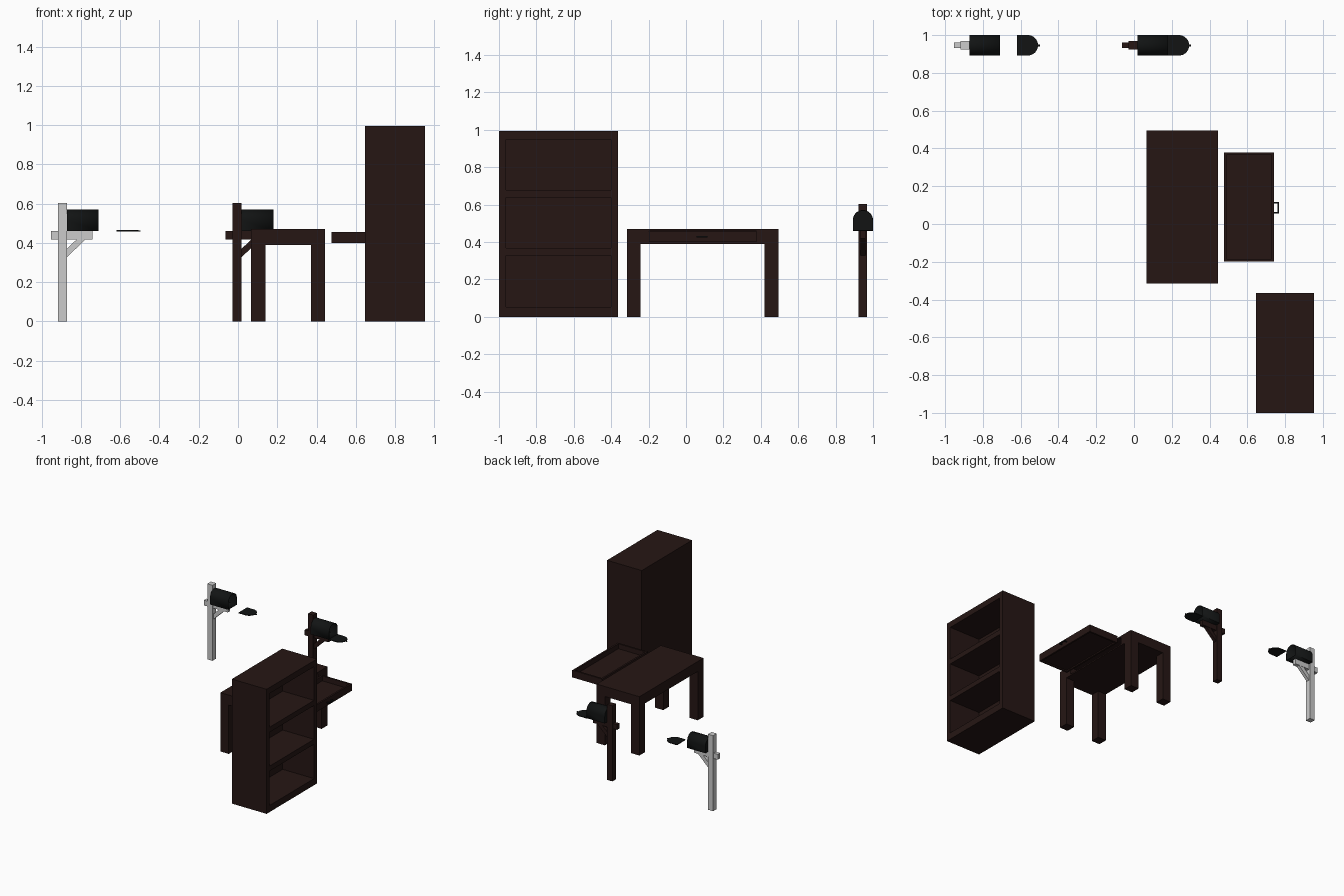
import bpy, bmesh, math
from mathutils import Vector

if "Cube" in bpy.data.objects:
    bpy.data.objects.remove(bpy.data.objects["Cube"])


def material(name, rgb):
    m = bpy.data.materials.new(name)
    m.diffuse_color = (*rgb, 1)
    m.use_nodes = True
    m.node_tree.nodes["Principled BSDF"].inputs["Base Color"].default_value = m.diffuse_color
    return m


WOOD = material("dark_wood", (0.019, 0.008, 0.007))
BLACK = material("black_metal", (0.006, 0.007, 0.007))


def finish(name, bm, mat):
    bmesh.ops.recalc_face_normals(bm, faces=bm.faces)
    me = bpy.data.meshes.new(name)
    bm.to_mesh(me)
    bm.free()
    ob = bpy.data.objects.new(name, me)
    bpy.context.collection.objects.link(ob)
    if mat:
        me.materials.append(mat)
    return ob


def boxes(name, spans, mat):
    """One object made of boxes, each given as (x0, x1, y0, y1, z0, z1)."""
    bm = bmesh.new()
    for x0, x1, y0, y1, z0, z1 in spans:
        verts = bmesh.ops.create_cube(bm, size=1)["verts"]
        for v in verts:
            v.co = Vector((x1 if v.co.x > 0 else x0,
                           y1 if v.co.y > 0 else y0,
                           z1 if v.co.z > 0 else z0))
    return finish(name, bm, mat)


def prism(name, points, offset, mat, open_end=False):
    """Extrude a flat outline; open_end leaves the far cap off."""
    bm = bmesh.new()
    face = bm.faces.new([bm.verts.new(p) for p in points])
    ext = bmesh.ops.extrude_face_region(bm, geom=[face], use_keep_orig=True)["geom"]
    bmesh.ops.translate(bm, vec=offset,
                        verts=[g for g in ext if isinstance(g, bmesh.types.BMVert)])
    if open_end:
        caps = [g for g in ext if isinstance(g, bmesh.types.BMFace)]
        bmesh.ops.delete(bm, geom=caps, context="FACES_ONLY")
    return finish(name, bm, mat)


def smooth(ob):
    bpy.ops.object.select_all(action="DESELECT")
    ob.select_set(True)
    bpy.context.view_layer.objects.active = ob
    bpy.ops.object.shade_smooth_by_angle(angle=math.radians(35))


def arch(r, straight, n=16):
    """Straight-sided outline with a semicircular end, as (across, along)."""
    return [(-r, 0), (r, 0)] + [
        (r * math.cos(math.pi * i / n), straight + r * math.sin(math.pi * i / n))
        for i in range(n + 1)]


def mailbox(tag, x, door_gap, post_mat):
    yc, r = 0.946, 0.054
    # post, cross arm and diagonal brace
    boxes(tag + "_post", [(x, x + 0.046, yc - 0.023, yc + 0.023, 0, 0.603)], post_mat)
    boxes(tag + "_arm", [(x - 0.036, x + 0.176, yc - 0.015, yc + 0.015, 0.418, 0.46)], post_mat)
    xs = x + 0.046
    prism(tag + "_brace", [(xs, yc - 0.013, 0.327), (xs + 0.095, yc - 0.013, 0.418),
                           (xs + 0.05, yc - 0.013, 0.418), (xs, yc - 0.013, 0.37)],
          (0, 0.026, 0), post_mat)
    # hollow arched box, open toward +x
    shell = prism(tag + "_box", [(xs, yc + a, 0.462 + b) for a, b in arch(r, 0.055)],
                  (0.162, 0, 0), BLACK, open_end=True)
    mod = shell.modifiers.new("wall", "SOLIDIFY")
    mod.thickness, mod.offset = 0.004, -1
    smooth(shell)
    # lowered door and pull tab
    xd = xs + 0.162 + door_gap
    door = prism(tag + "_door", [(xd + b, yc + a, 0.459) for a, b in arch(r, 0.058)],
                 (0, 0, 0.006), BLACK)
    smooth(door)
    boxes(tag + "_door_tab", [(xd + 0.1, xd + 0.123, yc - 0.005, yc + 0.005, 0.458, 0.463)], BLACK)


mailbox("grey_mailbox", -0.918, 0.09, None)
mailbox("wood_mailbox", -0.028, 0.0, WOOD)

# Table: top, bottom panel and walls around the drawer slot
X0, X1, Y0, Y1 = 0.066, 0.444, -0.316, 0.494
D0, D1 = -0.198, 0.378
boxes("table_top", [(X0, X1, Y0, Y1, 0.458, 0.47)], WOOD)
boxes("table_apron", [(X0, X1, Y0, Y1, 0.39, 0.40),
                      (X0, X1, Y0, D0, 0.40, 0.458),
                      (X0, X1, D1, Y1, 0.40, 0.458),
                      (X0, 0.16, D0, D1, 0.40, 0.458)], WOOD)
for i, lx in enumerate((X0, X1 - 0.073)):
    for j, ly in enumerate((Y0, Y1 - 0.073)):
        boxes(f"table_leg_{i}{j}", [(lx, lx + 0.073, ly, ly + 0.073, 0, 0.39)], WOOD)

# Drawer pulled clear of the table
A, B, T = 0.476, 0.741, 0.014
boxes("drawer", [(A, A + T, D0, D1, 0.40, 0.457),
                 (B - T, B, D0, D1, 0.40, 0.457),
                 (A + T, B - T, D0, D0 + T, 0.40, 0.457),
                 (A + T, B - T, D1 - T, D1, 0.40, 0.457),
                 (A + T, B - T, D0 + T, D1 - T, 0.41, 0.418)], WOOD)
boxes("drawer_handle", [(B, 0.767, 0.056, 0.064, 0.425, 0.433),
                        (B, 0.767, 0.108, 0.116, 0.425, 0.433),
                        (0.759, 0.767, 0.064, 0.108, 0.425, 0.433)], BLACK)

# Bookcase open toward +x
L, R, F, K, S = 0.646, 0.953, -1.0, -0.364, 0.037
boxes("bookcase_sides", [(L, R, F, F + S, 0, 0.995), (L, R, K - S, K, 0, 0.995)], WOOD)
boxes("bookcase_back", [(L, L + 0.03, F + S, K - S, 0, 0.995)], WOOD)
for i, (z0, z1) in enumerate(((0, 0.053), (0.327, 0.367), (0.637, 0.678), (0.947, 0.995))):
    boxes(f"bookcase_shelf_{i}", [(L + 0.03, R, F + S, K - S, z0, z1)], WOOD)
